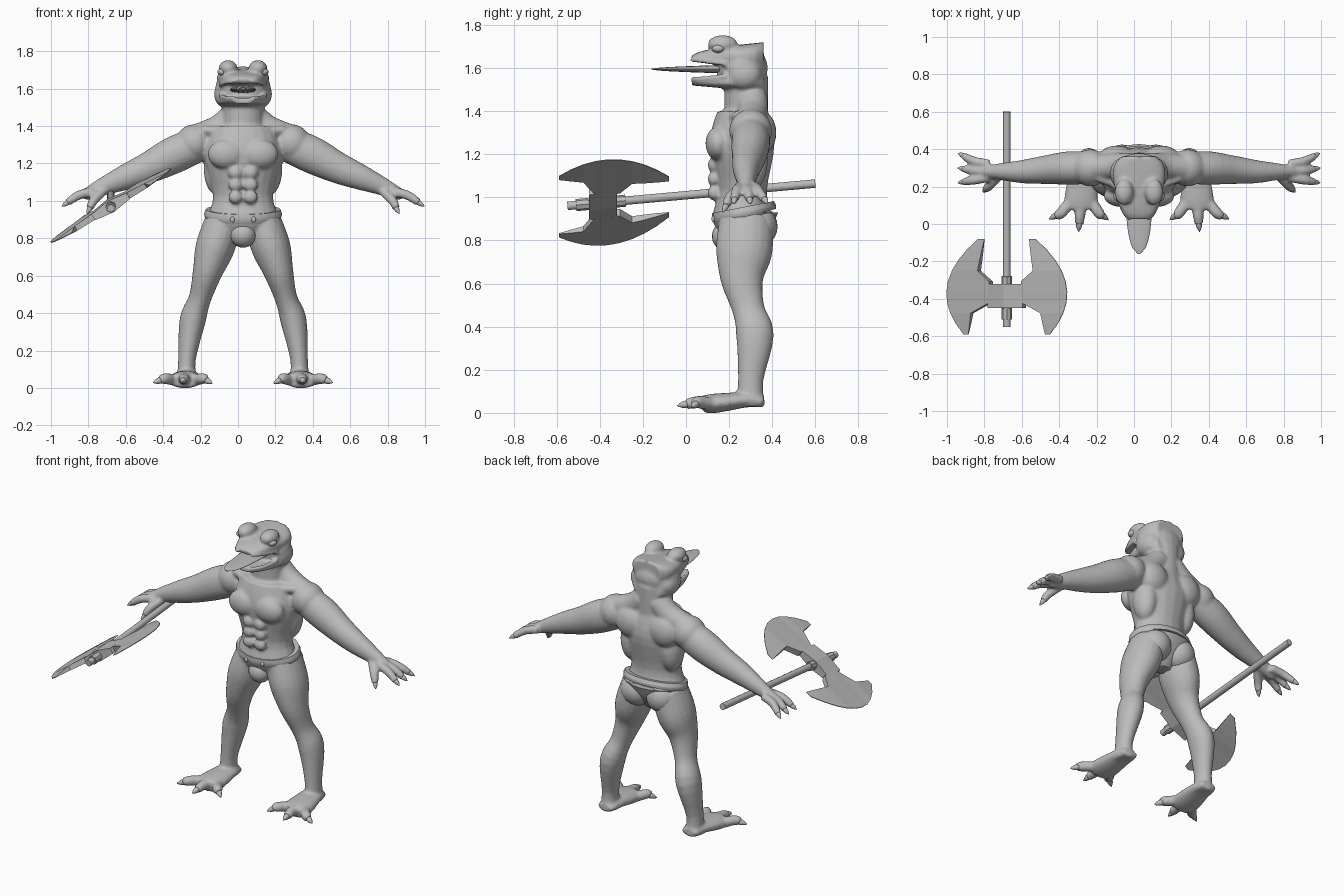
import bpy, bmesh, math
from mathutils import Vector, Matrix

cube = bpy.data.objects.get("Cube")
if cube:
    bpy.data.objects.remove(cube, do_unlink=True)

SIDES = (1, -1)
SPREAD = (-1, 0, 1)
FRONT = Vector((0, 1, 0))
UP = Vector((0, 0, 1))
CENTRE_X = .027
SPINE_Y = .26

grey = bpy.data.materials.new("stone grey")
grey.use_nodes = True
colour = (.5, .5, .5, 1)
grey.diffuse_color = colour
grey.node_tree.nodes["Principled BSDF"].inputs["Base Color"].default_value = colour


def skin(bm, rings):
    """Join rings of points into a closed, capped shell."""
    loops = [[bm.verts.new(point) for point in ring] for ring in rings]
    for lower, upper in zip(loops, loops[1:]):
        for i in range(len(lower)):
            bm.faces.new((lower[i - 1], lower[i], upper[i], upper[i - 1]))
    bm.faces.new(loops[0])
    bm.faces.new(loops[-1])


def tube(bm, sections, side=1, reference=FRONT, power=2, count=20):
    """Rounded shell through sections of centre, width radius and depth radius."""
    centres = [Vector((x * side, y, z)) for x, y, z, width, depth in sections]
    rings = []
    for i, (centre, section) in enumerate(zip(centres, sections)):
        along = centres[min(i + 1, len(centres) - 1)] - centres[max(i - 1, 0)]
        across = reference.cross(along).normalized()
        normal = along.cross(across).normalized()
        ring = []
        for k in range(count):
            angle = math.tau * k / count
            c, s = math.cos(angle), math.sin(angle)
            u = math.copysign(abs(c) ** (2 / power), c) * section[3]
            v = math.copysign(abs(s) ** (2 / power), s) * section[4]
            ring.append(centre + across * u + normal * v)
        rings.append(ring)
    skin(bm, rings)


def flow(keys, steps=4):
    """Smooth curve through key sections."""
    keys = [Vector(key) for key in keys]
    padded = [keys[0], *keys, keys[-1]]
    path = []
    for a, b, c, d in zip(padded, padded[1:], padded[2:], padded[3:]):
        for i in range(steps):
            t = i / steps
            path.append(b + (c - a) * (t / 2) + (a * 2 - b * 5 + c * 4 - d) * (t ** 2 / 2)
                        + (b * 3 - a - c * 3 + d) * (t ** 3 / 2))
    return path + [keys[-1]]


def limb(bm, keys, side=1, depth=1, reference=FRONT):
    """Flowing tube through keys of centre and radius."""
    sections = [(x, y, z, r, r * depth) for x, y, z, r in flow(keys)]
    tube(bm, sections, side, reference)


def blob(bm, centre, radii, side=1):
    x, y, z = centre
    place = Matrix.Translation((x * side, y, z)) @ Matrix.Diagonal((*radii, 1))
    bmesh.ops.create_uvsphere(bm, u_segments=20, v_segments=12, radius=1, matrix=place)


def finish(name, bm, x=CENTRE_X, smooth=True):
    bmesh.ops.recalc_face_normals(bm, faces=bm.faces)
    mesh = bpy.data.meshes.new(name)
    bm.to_mesh(mesh)
    bm.free()
    mesh.materials.append(grey)
    for polygon in mesh.polygons:
        polygon.use_smooth = smooth
    if smooth:
        mesh.set_sharp_from_angle(angle=math.radians(50))
    obj = bpy.data.objects.new(name, mesh)
    obj.location.x = x
    bpy.context.collection.objects.link(obj)
    return obj


body, claws, eyes = bmesh.new(), bmesh.new(), bmesh.new()


def jaw(floor, roof, lip):
    """Half of the muzzle, widening from the snout to the back of the head."""
    def width(t):
        return .16 * t ** .3 * (1 - .4 * t ** 8)

    def depth(t):
        return .02 + .34 * t

    steps = [max(i / 10, .02) for i in range(11)]
    tube(body, [(0, depth(t), (floor(t) + roof(t)) / 2, width(t), (roof(t) - floor(t)) / 2)
                for t in steps], reference=UP, power=2.6)
    for side in SIDES:
        limb(body, [(width(t) * .93, depth(t), lip(t), .012) for t in steps[:6]], side, reference=UP)


def digit(root, knuckle, tip, radius, side):
    """Finger or toe ending in a claw."""
    limb(body, [(*root, radius), (*knuckle, radius), (*tip, radius * .8)], side, reference=UP)
    point = (tip - knuckle).normalized() * radius
    limb(claws, [(*(tip - point / 2), radius * .6), (*(tip + point / 2), radius * .5),
                 (*(tip + point * 1.4), .002)], side, reference=UP)


# Torso, neck and head
limb(body, [(0, SPINE_Y, z, r) for z, r in
            ((.8, .12), (.9, .19), (1.03, .16), (1.25, .21), (1.4, .16))], depth=.72)
limb(body, [(0, .28, z, .11) for z in (1.3, 1.56)], depth=.93)
blob(body, (0, SPINE_Y, 1.6), (.15, .12, .11))
jaw(lambda t: 1.63 - .04 * t, lambda t: 1.64 + .08 * t ** .4, lambda t: 1.64 - .04 * t)
jaw(lambda t: 1.52 - .03 * t, lambda t: 1.55 + .06 * t ** 2, lambda t: 1.55 + .06 * t ** 2)

for side in SIDES:
    # Brow, eye and cheek
    blob(body, (.08, .17, 1.71), (.05, .07, .043), side)
    blob(eyes, (.11, .15, 1.69), (.027, .03, .02), side)
    blob(body, (.1, .27, 1.57), (.055, .08, .07), side)

    # Chest, shoulder blade, flank, back and stomach muscles
    blob(body, (.09, .15, 1.25), (.1, .06, .08), side)
    blob(body, (.12, .35, 1.3), (.1, .07, .1), side)
    blob(body, (.14, .3, 1.17), (.07, .08, .14), side)
    blob(body, (.05, .32, 1.05), (.05, .05, .16), side)
    for row in range(3):
        blob(body, (.04, .13, 1.02 + row * .065), (.04, .03, .035), side)

    # Neck slope, collarbone and shoulder cap
    limb(body, [(.05, .31, 1.46, .07), (.13, .31, 1.39, .07), (.25, .3, 1.34, .07)], side)
    limb(body, [(.02, .17, 1.36, .02), (.22, .25, 1.38, .025)], side)
    blob(body, (.26, .3, 1.31), (.1, .1, .1), side)

    # Arm and hand
    limb(body, [(.2, .3, 1.32, .09), (.36, .3, 1.25, .1), (.5, .29, 1.18, .085), (.62, .28, 1.13, .07),
                (.74, .28, 1.08, .05), (.85, .28, 1.03, .03)], side, depth=.9)
    palm = Vector((.8, .285, 1.05))
    for k in SPREAD:
        digit(palm + FRONT * k * .035, palm + Vector((.08, .05 * k, -.02)),
              palm + Vector((.14, .01 + .07 * k, -.06)), .025, side)
    digit(palm - Vector((.05, .03, 0)), palm - Vector((0, .08, .05)),
          palm - Vector((-.02, .1, .09)), .025, side)

    # Leg, buttock and foot
    limb(body, [(.1, .28, .9, .1), (.15, .27, .75, .105), (.19, SPINE_Y, .62, .08), (.23, .29, .48, .06),
                (.27, .32, .36, .07), (.3, .3, .15, .047), (.3, .3, .03, .055)], side, depth=1.25)
    blob(body, (.09, .32, .87), (.09, .09, .09), side)
    limb(body, [(.3, .36, .05, .05), (.3, .28, .06, .07), (.31, .14, .045, .09), (.31, .08, .04, .08)],
         side, depth=.5, reference=UP)
    for k in SPREAD:
        digit(Vector((.31 + .05 * k, .13, .04)), Vector((.315 + .1 * k, .06, .05)),
              Vector((.32 + .125 * k, .045 * abs(k), .04)), .03, side)

# Fuse the anatomy into one soft skin
figure = finish("body", body)
fuse = figure.modifiers.new("Fuse", 'REMESH')
fuse.mode = 'VOXEL'
fuse.voxel_size = .009
fuse.use_smooth_shade = True
soften = figure.modifiers.new("Soften", 'SMOOTH')
soften.iterations = 6
finish("claws", claws)
finish("eyes", eyes)

# Tongue
tongue = bmesh.new()
tube(tongue, [(0, .2 - .36 * t, 1.595, .07 * (1.01 - t ** 3) ** .5, .02 * (1.01 - t) ** .5)
              for t in (i / 12 for i in range(13))], reference=UP)
finish("tongue", tongue)

# Briefs with seat and pouch
briefs = bmesh.new()
limb(briefs, [(0, .28, z, r) for z, r in ((.76, .06), (.85, .15), (.93, .2))], depth=.74)
blob(briefs, (0, .19, .82), (.07, .07, .07))
for side in SIDES:
    blob(briefs, (.09, .325, .865), (.1, .1, .1), side)
finish("briefs", briefs)

# Waistband tilted up at the back, with two fasteners
waistband, fasteners = bmesh.new(), bmesh.new()
limb(waistband, [(0, .275, .91, .203), (0, .27, .93, .208), (0, .265, .955, .2)], depth=.73)
for side in SIDES:
    blob(fasteners, (.057, .128, .9), (.012, .01, .016), side)
finish("waistband", waistband)
finish("waistband_fasteners", fasteners)


# Axe shaft and collars
def shaft(y):
    return Vector((-.68, y, 1.01 + y * .09))


def rod(bm, start, end, radius, count):
    tube(bm, [(*shaft(y), radius, radius) for y in (start, end)], reference=UP, count=count)


handle, collars = bmesh.new(), bmesh.new()
rod(handle, .6, -.55, .02, 14)
rod(collars, -.28, -.33, .028, 8)
rod(collars, -.45, -.51, .028, 8)
finish("axe_shaft", handle, x=0)
finish("axe_collars", collars, x=0, smooth=False)

# Twin crescent blades joined by a thick hub
ACROSS = Vector((.853, 0, .522))
FLAT = FRONT.cross(ACROSS)


def blade_point(reach, y, thickness):
    return shaft(y) + ACROSS * reach + FLAT * thickness


blades = bmesh.new()
for side in SIDES:
    rings = []
    for i in range(10):
        t = i / 4.5 - 1
        y = .255 * t - .335
        edge = side * (.375 - .15 * t ** 2 - .045 * t)
        inner = side * (.1 if -.5 < t < .2 else .19 - .05 * t)
        h = .002 + .018 * (1 - t ** 2)
        rings.append([blade_point(inner, y, h), blade_point(edge, y, .002),
                      blade_point(edge, y, -.002), blade_point(inner, y, -h)])
    skin(blades, rings)
skin(blades, [[blade_point(reach, y, h * face) for face, y in
               ((1, -.32), (1, -.45), (-1, -.45), (-1, -.32))]
              for reach, h in ((-.11, .018), (0, .034), (.11, .018))])
finish("axe_blades", blades, x=0, smooth=False)
